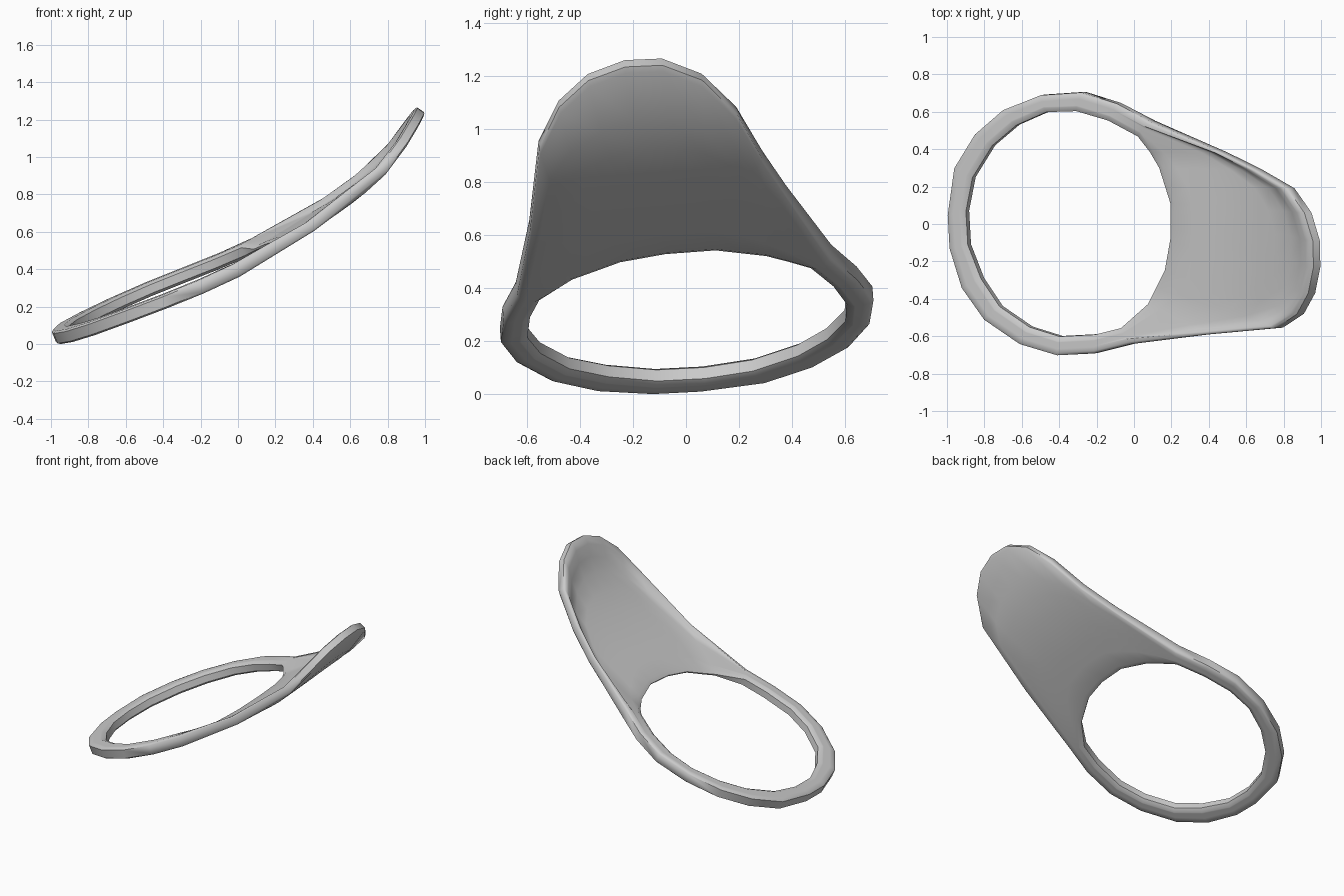
import bpy, bmesh, math
from mathutils import Vector

if "Cube" in bpy.data.objects:
    bpy.data.objects.remove(bpy.data.objects["Cube"])

# Side profile of the bent sheet: x, z
PROFILE = [(-0.985, .04), (-.6, .2), (0, .45), (.4, .685), (.6, .825), (.8, 1.01), (.975, 1.265)]
TILT = .075  # sideways lean

# Outer outline and hole outline seen from above (matched pairs)
OUTER = [(-.985, .05), (-.95, .3), (-.84, .48), (-.69, .61), (-.49, .69), (-.27, .705),
         (-.08, .645), (.1, .55), (.49, .38), (.67, .29), (.84, .19), (.93, .06), (.975, -.09),
         (.978, -.23), (.95, -.37), (.89, -.48), (.78, -.555), (.4, -.59), (0, -.64), (-.2, -.69),
         (-.4, -.7), (-.6, -.64), (-.79, -.51), (-.91, -.34), (-.975, -.13)]
INNER = [(-.89, .07), (-.855, .25), (-.75, .42), (-.62, .53), (-.46, .6), (-.3, .605),
         (-.13, .555), (.03, .47), (.08, .385), (.13, .3), (.16, .205), (.19, .11), (.19, .05),
         (.19, -.02), (.19, -.08), (.16, -.25), (.115, -.34), (.07, -.43), (-.06, -.555), (-.2, -.59),
         (-.39, -.6), (-.55, -.55), (-.71, -.44), (-.81, -.29), (-.88, -.11)]


def slope(i):
    a, b = PROFILE[max(i - 1, 0)], PROFILE[min(i + 1, len(PROFILE) - 1)]
    return (b[1] - a[1]) / (b[0] - a[0])


def base(x):
    # smooth curve through the profile points
    i = 0
    while i < len(PROFILE) - 2 and x > PROFILE[i + 1][0]:
        i += 1
    (x0, z0), (x1, z1) = PROFILE[i], PROFILE[i + 1]
    w = x1 - x0
    t = (x - x0) / w
    return ((2*t**3 - 3*t**2 + 1) * z0 + (t**3 - 2*t**2 + t) * w * slope(i)
            + (3*t**2 - 2*t**3) * z1 + (t**3 - t**2) * w * slope(i + 1))


def place(x, y, h):
    # point on the sheet, lifted by h along its normal
    s = (base(x + .005) - base(x - .005)) / .01
    n = Vector((-s, -TILT, 1)).normalized()
    return Vector((x, y, base(x) + TILT * y)) + n * h


def section(w):
    # rounded band where narrow, rimmed dish where wide: (distance from outer edge, height)
    k = min(1, max(0, (w - .13) / .25))
    thick = .038 - .008 * k
    start, end = .035, w - .025
    pts = [(0, .75), (.014, 1)]
    for t in (0, .06, .14, .26, .4, .55, .7, .85, 1):
        drop = min(1, t / .1)
        pts.append((start + t * (end - start), 1 - k * drop))
    pts += [(w, .6 - .9 * k), (w, -.6), (end, -1)]
    for t in (.85, .7, .55, .4, .26, .14):
        pts.append((start + t * (end - start), -1))
    pts += [(.014, -1), (0, -.75)]
    return [(d, h * thick) for d, h in pts]


# Ring and dished tongue in one closed skin
bm = bmesh.new()
loops = []
for o, i in zip(OUTER, INNER):
    o, i = Vector(o), Vector(i)
    w = (i - o).length
    u = (i - o) / w
    loops.append([bm.verts.new(place(*(o + u * d), h)) for d, h in section(w)])
for a, b in zip(loops, loops[1:] + loops[:1]):
    n = len(a)
    for j in range(n):
        bm.faces.new((a[j], a[(j + 1) % n], b[(j + 1) % n], b[j]))
bmesh.ops.recalc_face_normals(bm, faces=bm.faces)
low = min(v.co.z for v in bm.verts)
bmesh.ops.translate(bm, verts=bm.verts, vec=(0, 0, -low))
mesh = bpy.data.meshes.new("ring_with_dished_tongue")
bm.to_mesh(mesh)
bm.free()
obj = bpy.data.objects.new("ring_with_dished_tongue", mesh)
bpy.context.collection.objects.link(obj)
bpy.context.view_layer.objects.active = obj
obj.select_set(True)
bpy.ops.object.shade_smooth_by_angle(angle=math.radians(55))
